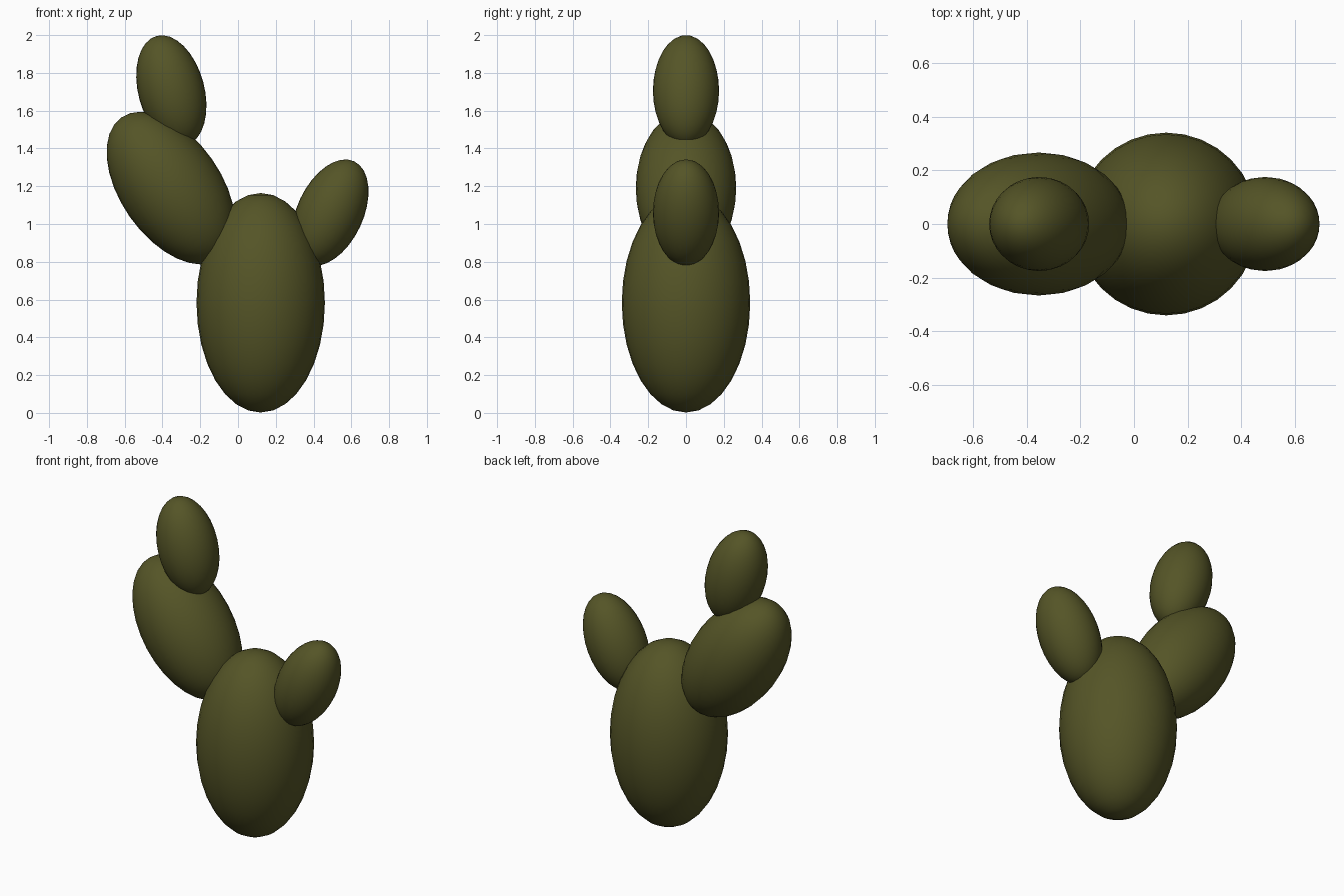
import bpy, math

if "Cube" in bpy.data.objects:
    bpy.data.objects.remove(bpy.data.objects["Cube"])

# One flat olive green for the whole plant
green = bpy.data.materials.new("olive_green")
green.diffuse_color = (0.09, 0.09, 0.02, 1)
green.use_nodes = True
green.node_tree.nodes["Principled BSDF"].inputs["Base Color"].default_value = green.diffuse_color


def pad(name, x, z, radius, half_length, tilt):
    """Egg-shaped cactus pad, leaning in the front plane by tilt degrees."""
    bpy.ops.mesh.primitive_uv_sphere_add(
        segments=32, ring_count=16, radius=1,
        location=(x, 0, z), rotation=(0, math.radians(tilt), 0))
    obj = bpy.context.object
    obj.name = name
    obj.scale = (radius, radius, half_length)
    obj.data.materials.append(green)
    bpy.ops.object.shade_smooth()


pad("trunk", 0.12, 0.583, 0.34, 0.581, 0)
pad("left_arm", -0.355, 1.19, 0.266, 0.457, -35)
pad("top_pad", -0.353, 1.706, 0.175, 0.30, -15)
pad("right_arm", 0.488, 1.06, 0.175, 0.30, 25)
